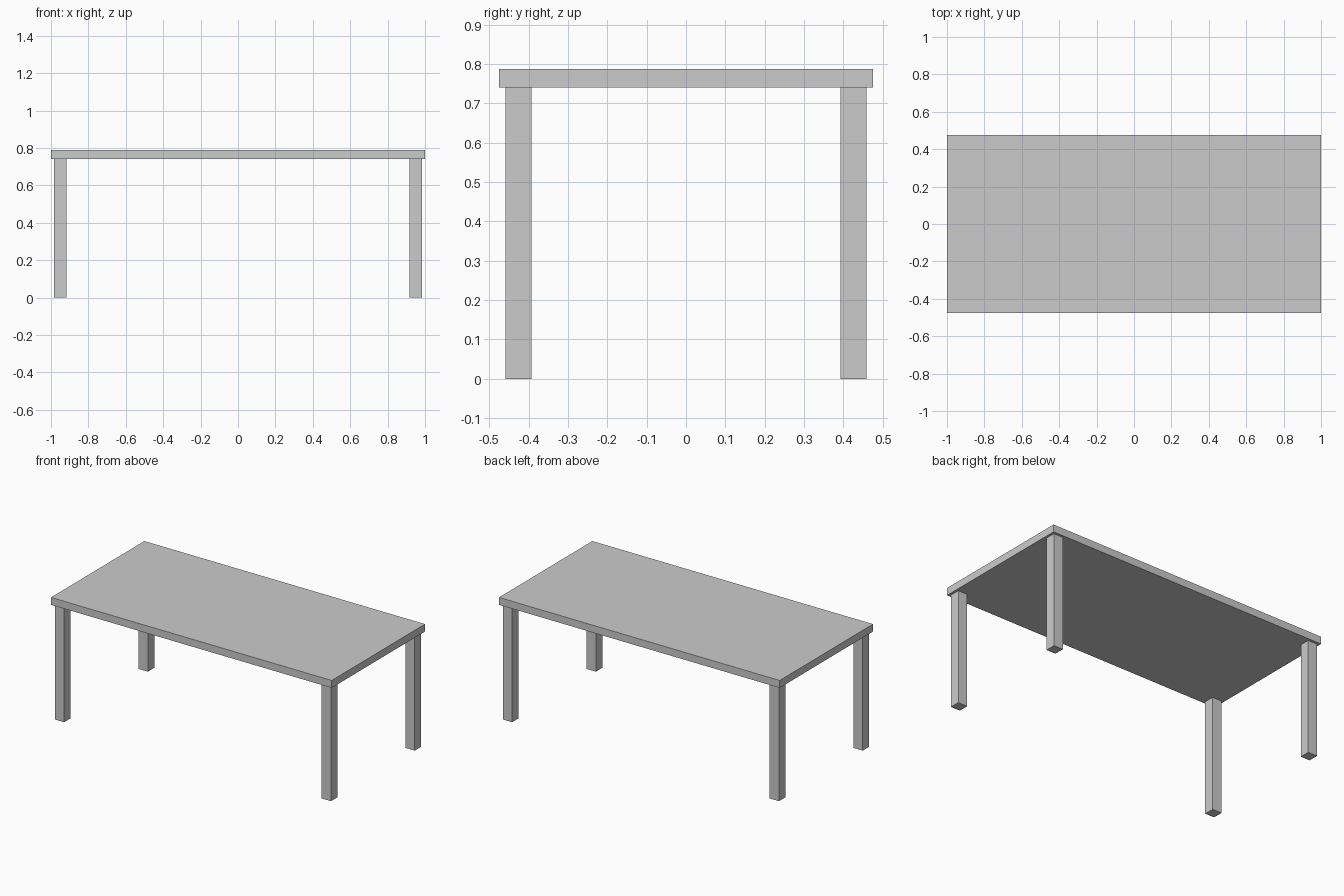
import bpy

if "Cube" in bpy.data.objects:
    bpy.data.objects.remove(bpy.data.objects["Cube"])


def box(name, center, size):
    bpy.ops.mesh.primitive_cube_add(size=1, location=center)
    obj = bpy.context.object
    obj.name = name
    obj.scale = size
    bpy.ops.object.transform_apply(location=False, rotation=False, scale=True)
    return obj


LENGTH, DEPTH, HEIGHT = 2.0, 0.95, 0.788
TOP_THICK = 0.048
LEG = 0.066       # square leg section
INSET = 0.016     # gap from the table edge to the leg
leg_h = HEIGHT - TOP_THICK

# Table top slab
box("table_top", (0, 0, HEIGHT - TOP_THICK / 2), (LENGTH, DEPTH, TOP_THICK))

# Four square legs, one near each corner
leg_x = LENGTH / 2 - INSET - LEG / 2
leg_y = DEPTH / 2 - INSET - LEG / 2
for side, sx in (("left", -1), ("right", 1)):
    for end, sy in (("front", -1), ("back", 1)):
        box(f"{end}_{side}_leg", (sx * leg_x, sy * leg_y, leg_h / 2), (LEG, LEG, leg_h))
